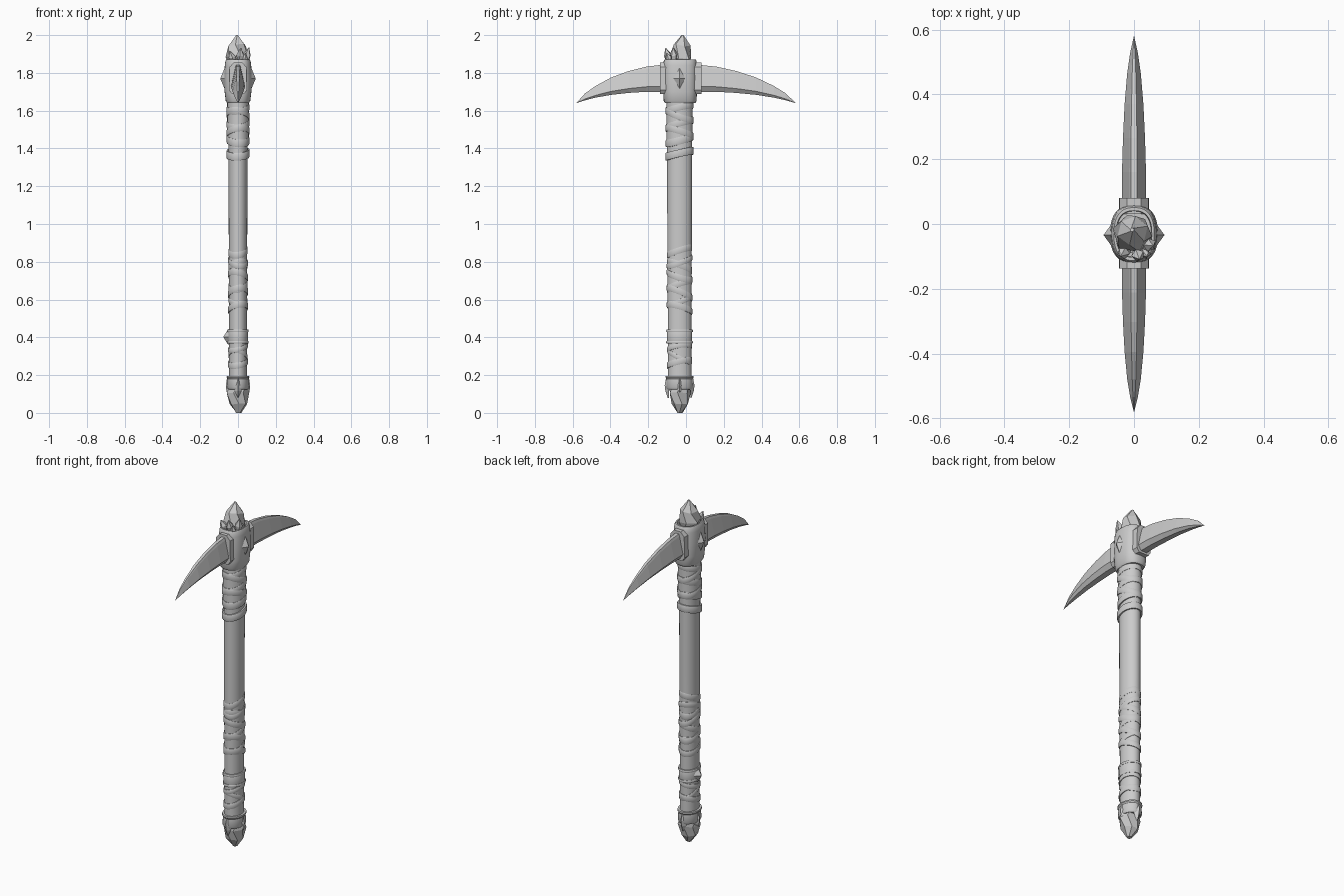
import bpy, bmesh, math, random
from mathutils import Vector

if "Cube" in bpy.data.objects:
    bpy.data.objects.remove(bpy.data.objects["Cube"])
random.seed(4)
CY = -0.034  # handle axis offset in y


def loft(name, rings, smooth=False, close=False):
    """Skin a list of equal-length point rings; cap the ends or close into a tube."""
    bm = bmesh.new()
    vs = [[bm.verts.new(p) for p in r] for r in rings]
    n, m = len(vs[0]), len(vs)
    for i in range(m if close else m - 1):
        a, b = vs[i], vs[(i + 1) % m]
        for j in range(n):
            k = (j + 1) % n
            bm.faces.new((a[j], a[k], b[k], b[j]))
    if not close:
        bm.faces.new(vs[0])
        bm.faces.new(vs[-1])
    bmesh.ops.remove_doubles(bm, verts=bm.verts, dist=1e-5)
    bmesh.ops.recalc_face_normals(bm, faces=bm.faces)
    me = bpy.data.meshes.new(name)
    bm.to_mesh(me)
    bm.free()
    ob = bpy.data.objects.new(name, me)
    bpy.context.collection.objects.link(ob)
    if smooth:
        bpy.ops.object.select_all(action='DESELECT')
        ob.select_set(True)
        bpy.context.view_layer.objects.active = ob
        bpy.ops.object.shade_smooth_by_angle(angle=math.radians(35))
    return ob


def oval(z, rx, ry, n=28, power=2.0, ty=0.0, tx=0.0, cy=CY):
    """Super-ellipse ring, optionally tilted along y and x."""
    pts = []
    for i in range(n):
        a = 2 * math.pi * i / n
        c, s = math.cos(a), math.sin(a)
        x = rx * math.copysign(abs(c) ** (2 / power), c)
        y = ry * math.copysign(abs(s) ** (2 / power), s)
        pts.append((x, cy + y, z + ty * s + tx * c))
    return pts


def band(name, z, h, ty=0.0, tx=0.0, rx=0.055, ry=0.069):
    """Tilted strap around the handle with a softened edge."""
    prof = [(-h / 2, -0.010), (-h / 2, -0.002), (-h / 2 + 0.005, 0),
            (h / 2 - 0.005, 0), (h / 2, -0.002), (h / 2, -0.010)]
    return loft(name, [oval(z + dz, rx + d, ry + d, ty=ty, tx=tx) for dz, d in prof], True, True)


def crystal(name, base, tip, prof, n=6, jitter=0.1, ratio=1.0):
    """Faceted crystal: prof is (fraction along axis, radius)."""
    base, tip = Vector(base), Vector(tip)
    q = (tip - base).to_track_quat('Z', 'Y')
    L = (tip - base).length
    rings = []
    for k, (t, r) in enumerate(prof):
        ring = []
        for i in range(n):
            a = 2 * math.pi * (i + 0.5 * (k % 2)) / n
            f = r * (1 + random.uniform(-jitter, jitter))
            dz = 0 if t in (0, 1) else random.uniform(-jitter, jitter) * L * 0.4
            ring.append(base + q @ Vector((f * math.cos(a), f * ratio * math.sin(a), t * L + dz)))
        rings.append(ring)
    return loft(name, rings)


def gem(name, x0, x1, z, hy, hz):
    """Four-sided pyramid stud pointing along x."""
    ring = [(x0, CY + hy, z), (x0, CY, z + hz), (x0, CY - hy, z), (x0, CY, z - hz)]
    return loft(name, [ring, [(x1, CY, z)] * 4])


# handle
loft("handle", [oval(z, rx, ry) for z, rx, ry in
                [(0.14, 0.047, 0.062), (0.5, 0.047, 0.062), (0.95, 0.049, 0.065), (1.35, 0.050, 0.066),
                 (1.66, 0.054, 0.068)]], True)

# strap wraps: z, height, y tilt, x tilt
lower = [(0.265, 0.032, 0.014, 0.008), (0.30, 0.026, -0.030, -0.01), (0.345, 0.026, 0.010, 0.012)]
grip = [(0.555, 0.034, -0.018, 0.01), (0.595, 0.03, 0.022, -0.008), (0.635, 0.034, -0.026, 0.008),
        (0.675, 0.034, 0.022, 0.01), (0.725, 0.034, -0.020, -0.01), (0.775, 0.036, -0.022, 0.01),
        (0.80, 0.03, 0.022, -0.008), (0.855, 0.034, 0.020, 0.006)]
upper = [(1.372, 0.04, 0.016, 0.003), (1.445, 0.04, 0.018, -0.004), (1.485, 0.034, -0.022, 0.008),
         (1.53, 0.036, 0.020, 0.004), (1.575, 0.034, -0.026, -0.008), (1.612, 0.034, 0.016, 0.006)]
for group, rows, rx, ry in (("lower_wrap", lower, 0.053, 0.067), ("grip_wrap", grip, 0.053, 0.068),
                            ("upper_wrap", upper, 0.062, 0.075)):
    for i, (z, h, ty, tx) in enumerate(rows):
        d = 0.0015 * (i % 2)
        band(f"{group}_{i}", z, h, ty, tx, rx - d, ry - d)
loft("upper_wrap_core", [oval(z, 0.057, 0.069) for z in (1.44, 1.645)], True)

# metal ring with side stud
band("ring", 0.402, 0.066, rx=0.053, ry=0.067)
for z in (0.374, 0.434):
    band("ring_edge", z, 0.014, rx=0.056, ry=0.071)
gem("ring_stud", -0.050, -0.078, 0.402, 0.032, 0.045)

# head socket, hollow at the top
head = [(1.64, 0.050, 0.066), (1.64, 0.058, 0.080), (1.652, 0.065, 0.087), (1.70, 0.071, 0.089),
        (1.77, 0.074, 0.090), (1.84, 0.070, 0.089), (1.862, 0.067, 0.087), (1.872, 0.062, 0.082),
        (1.872, 0.055, 0.072), (1.845, 0.053, 0.070)]
loft("head", [oval(z, rx, ry, 32, 2.5, cy=-0.031) for z, rx, ry in head], True)
for s in (-1, 1):
    gem("head_gem", s * 0.068, s * 0.094, 1.77, 0.036, 0.062)

# blades: distance along, top z, bottom z, half width
blade = [(0.00, 1.846, 1.700, 0.038), (0.12, 1.833, 1.700, 0.037), (0.22, 1.810, 1.694, 0.034),
         (0.32, 1.776, 1.684, 0.029), (0.41, 1.731, 1.669, 0.021), (0.47, 1.692, 1.655, 0.012),
         (0.52, 1.641, 1.640, 0.0005)]
for s, y0, name in ((1, 0.035, "back"), (-1, -0.10, "front")):
    k = (0.58 - abs(y0)) / 0.52
    rings = []
    for d, t, b, w in blade:
        y, h = y0 + s * d * k, t - b
        half = [(0.010 / 0.038 * w, t), (0.40 * w, t - 0.10 * h), (w, b + 0.20 * h), (0.5 * w, b)]
        rings.append([(x, y, z) for x, z in half] + [(-x, y, z) for x, z in reversed(half)])
    loft(f"{name}_blade", rings)
    # blade collar
    yc = 0.081 if s > 0 else -0.138
    sec = [(0.022, 1.856), (0.045, 1.83), (0.047, 1.71), (0.032, 1.688)]
    sec += [(-x, z) for x, z in reversed(sec)]
    loft(f"{name}_blade_collar", [[(x, y, z) for x, z in sec] for y in (yc - s * 0.05, yc)])

# crystal cluster on top
crystal("top_crystal", (-0.002, -0.030, 1.83), (-0.006, -0.018, 2.0),
        [(0, 0.050), (0.30, 0.060), (0.68, 0.046), (1, 0.006)], 6, 0.1)
for bx, by, tx, ty, tz, r in ((0.035, -0.06, 0.058, -0.068, 1.935, 0.022), (-0.02, -0.075, -0.042, -0.098, 1.915, 0.02),
                              (0.012, -0.08, 0.015, -0.108, 1.932, 0.02), (0.03, -0.08, 0.04, -0.100, 1.905, 0.017)):
    crystal("small_crystal", (bx, by, 1.84), (tx, ty, tz), [(0, r * 0.8), (0.6, r), (1, 0.002)], 5)

# pommel: ring, claws and faceted crystal
loft("pommel_ring", [oval(z, rx, ry) for z, rx, ry in
                     [(0.125, 0.052, 0.066), (0.135, 0.058, 0.072), (0.180, 0.055, 0.069),
                      (0.188, 0.060, 0.074), (0.196, 0.059, 0.073), (0.196, 0.045, 0.06)]], True)
crystal("pommel_crystal", (0, CY, 0.15), (0.004, CY + 0.002, 0.0),
        [(0, 0.054), (0.30, 0.060), (0.68, 0.046), (1, 0.014)], 7, 0.06, 1.0)
for i in range(4):
    a = math.pi / 2 * i
    c, s = math.cos(a), math.sin(a)

    def claw_point(out, side, z):
        r = (0.055 if i % 2 == 0 else 0.069) + out
        return (c * r - s * side, CY + s * r + c * side, z)
    rings = [[claw_point(-0.012, -w, z), claw_point(o, 0, z), claw_point(-0.012, w, z)]
             for z, w, o in ((0.19, 0.008, 0.002), (0.145, 0.024, 0.010), (0.115, 0.018, 0.006), (0.08, 0.001, -0.006))]
    loft(f"pommel_claw_{i}", rings)
